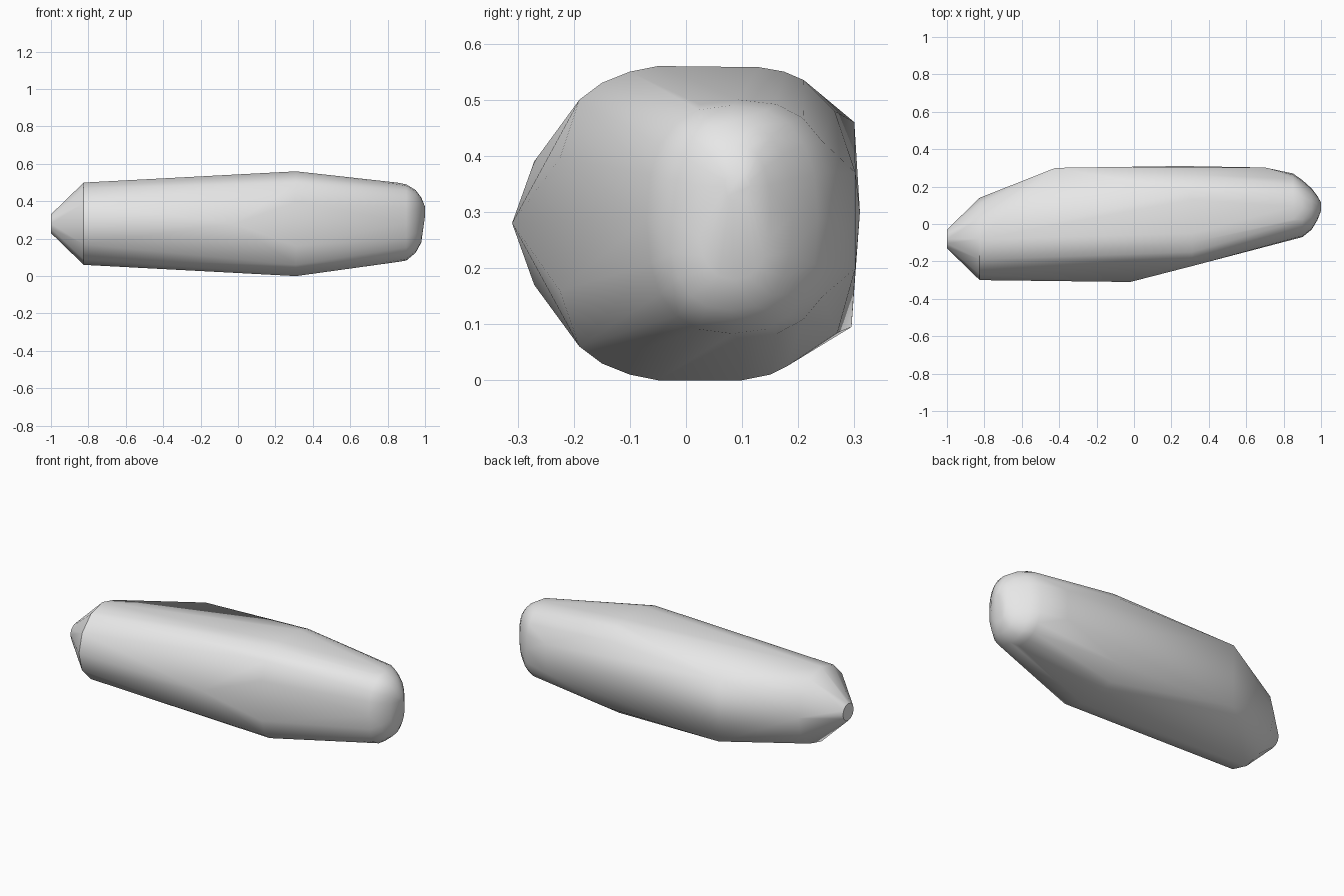
import bpy
import bmesh
from math import cos, sin, pi, radians, copysign

cube = bpy.data.objects.get("Cube")
if cube:
    bpy.data.objects.remove(cube, do_unlink=True)


def section(x, y0, y1, z0, z1, count, power=2.0):
    """Rounded cross-section across the length of the body."""
    def bend(v):
        return copysign(abs(v) ** (2 / power), v) if abs(v) > 1e-6 else 0.0
    return [(x, (y0 + y1) / 2 + (y1 - y0) / 2 * bend(cos(a)),
             (z0 + z1) / 2 + (z1 - z0) / 2 * bend(sin(a)))
            for a in (2 * pi * i / count for i in range(count))]


points = []

# Tapered tail cone
points += section(-1.0, -0.13, -0.03, 0.23, 0.33, 12)
points += section(-0.825, -0.30, 0.14, 0.06, 0.50, 12)

# Front ridge end and flat back panel
points += [(-0.02, -0.31, 0.28)]
points += [(-0.42, 0.30, 0.46), (-0.42, 0.295, 0.095)]
points += [(0.25, 0.31, 0.30), (0.70, 0.302, 0.37), (0.70, 0.302, 0.20)]

# Widest section of the body
profile = [(-0.225, 0.395), (-0.19, 0.50), (-0.15, 0.53), (-0.10, 0.55),
           (-0.05, 0.56), (0.13, 0.558), (0.175, 0.55), (0.21, 0.535),
           (0.265, 0.48), (0.27, 0.085), (0.18, 0.025), (0.15, 0.01),
           (0.10, 0.0), (-0.05, 0.0), (-0.10, 0.01), (-0.15, 0.03),
           (-0.19, 0.06), (-0.225, 0.16)]
points += [(0.31, y, z) for y, z in profile]

# Rounded nose
for x, y0, y1, z0, z1 in [(0.85, -0.083, 0.27, 0.075, 0.50),
                          (0.90, -0.07, 0.235, 0.083, 0.49),
                          (0.95, -0.03, 0.19, 0.125, 0.46),
                          (0.98, 0.02, 0.15, 0.18, 0.42),
                          (1.0, 0.07, 0.115, 0.32, 0.37)]:
    points += section(x, y0, y1, z0, z1, 20, 2.5)

# Wrap one convex shell around all sections
bm = bmesh.new()
for p in points:
    bm.verts.new(p)
hull = bmesh.ops.convex_hull(bm, input=bm.verts[:])
spare = {v for v in hull["geom_interior"] + hull["geom_unused"]
         if isinstance(v, bmesh.types.BMVert)}
bmesh.ops.delete(bm, geom=list(spare), context="VERTS")
bmesh.ops.dissolve_limit(bm, angle_limit=radians(1), verts=bm.verts[:], edges=bm.edges[:])
bmesh.ops.recalc_face_normals(bm, faces=bm.faces[:])
mesh = bpy.data.meshes.new("body_shell")
bm.to_mesh(mesh)
bm.free()

# Plain grey finish
grey = bpy.data.materials.new("light_grey")
grey.use_nodes = True
colour = (0.8, 0.8, 0.8, 1.0)
grey.diffuse_color = colour
grey.node_tree.nodes["Principled BSDF"].inputs["Base Color"].default_value = colour
mesh.materials.append(grey)

body = bpy.data.objects.new("body_shell", mesh)
bpy.context.collection.objects.link(body)
bpy.ops.object.select_all(action="DESELECT")
body.select_set(True)
bpy.context.view_layer.objects.active = body
bpy.ops.object.shade_smooth_by_angle(angle=radians(35))
